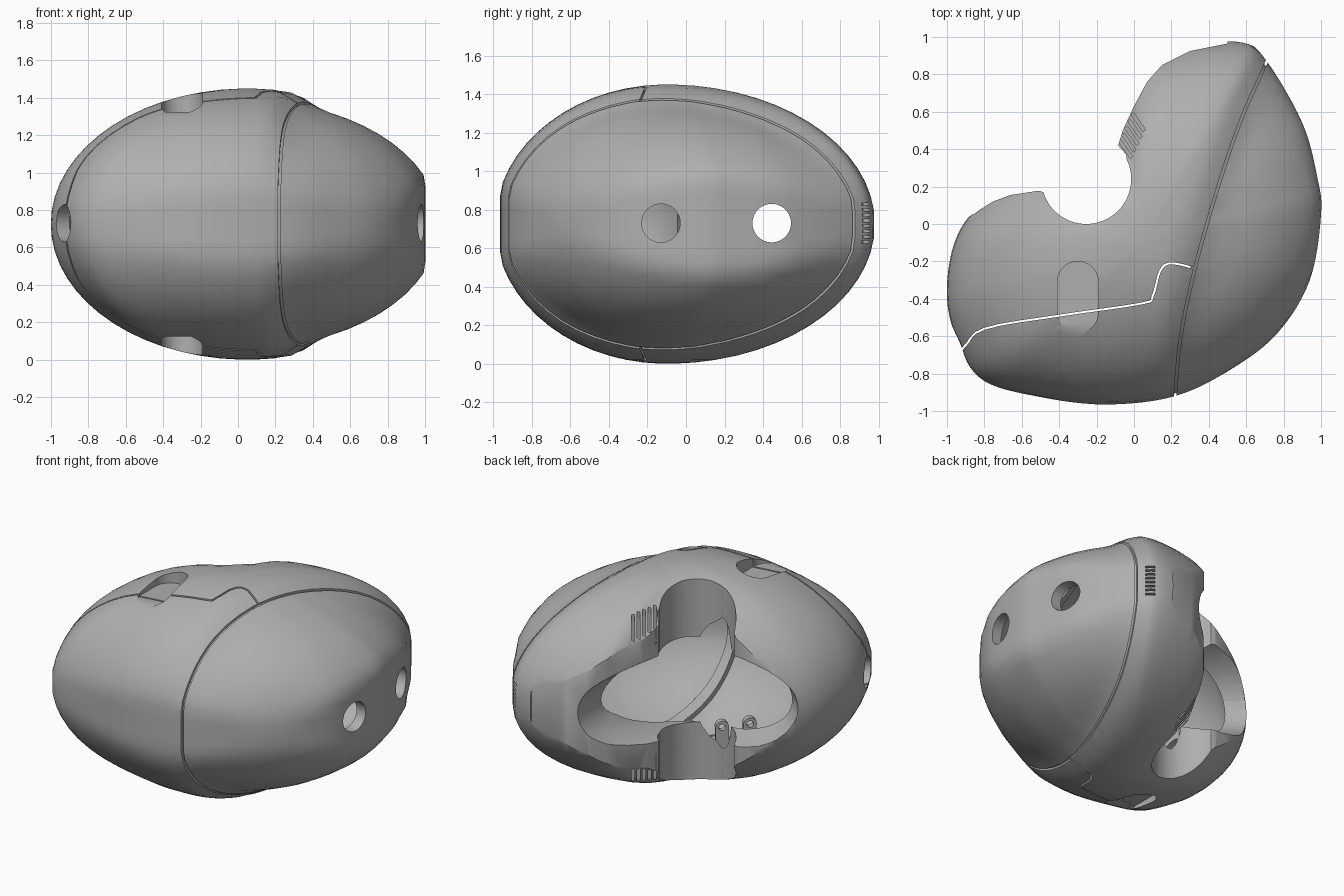
import bpy, bmesh, math
from mathutils import Vector, Matrix

if "Cube" in bpy.data.objects:
    bpy.data.objects.remove(bpy.data.objects["Cube"])

C = Vector((0.05, -0.10, 0.725))      # centre of the shell
H = 0.725                             # half height
grey = bpy.data.materials.new("warm_grey")
grey.diffuse_color = (0.43, 0.43, 0.43, 1)
grey.use_nodes = True
grey.node_tree.nodes["Principled BSDF"].inputs["Base Color"].default_value = grey.diffuse_color


def finish(name, bm):
    bmesh.ops.recalc_face_normals(bm, faces=bm.faces)
    me = bpy.data.meshes.new(name)
    bm.to_mesh(me)
    bm.free()
    ob = bpy.data.objects.new(name, me)
    bpy.context.collection.objects.link(ob)
    me.materials.append(grey)
    return ob


def spline(pts, n=6, closed=True):
    """Catmull-Rom curve through 2D points."""
    P = [Vector(p) for p in pts]
    P = [P[-1]] + P + P[:2] if closed else [P[0]] + P + [P[-1]]
    out = []
    for a, b, c, d in zip(P, P[1:], P[2:], P[3:]):
        for i in range(n):
            t = i / n
            out.append(0.5 * (2*b + (c-a)*t + (2*a-5*b+4*c-d)*t*t + (3*b-a-3*c+d)*t**3))
    return out if closed else out + [P[-2]]


def loft(name, rings):
    bm = bmesh.new()
    R = [[bm.verts.new(p) for p in r] for r in rings]
    for a, b in zip(R, R[1:]):
        for i in range(len(a)):
            j = (i + 1) % len(a)
            bm.faces.new((a[i], a[j], b[j], b[i]))
    bm.faces.new(R[0][::-1])
    bm.faces.new(R[-1])
    return finish(name, bm)


def ovoid(name, pts, scale, zs=1.0, n=30):
    """Egg-like solid over a plan outline; upright tip at +x, side panel slightly lower."""
    rings = []
    for k in range(n + 1):
        f = math.radians(-88 + 176 * k / n)
        ring = []
        for p in spline(pts):
            o = p - C.xy
            u = o.normalized()
            e = 1 + .08 * max(0, u.x * .97 + u.y * .24) ** 6 + .035 * max(0, -u.y) ** 4
            q = C.xy + o * min(1, math.cos(f) * e) * scale
            seam = .33 + .157 * (q.y + .22) + .107 * (q.y + .22) * (q.y + .92)
            w = min(1, max(0, (q.x - seam + .12) / .2))
            low = 1 - .09 * w * w * (3 - 2 * w)
            ring.append((q.x, q.y, C.z + H * scale * zs * low * math.sin(f)))
        rings.append(ring)
    return loft(name, rings)


def prism(name, pts, z0, z1):
    return loft(name, [[(p[0], p[1], z) for p in pts] for z in (z0, z1)])


def sheet(name, path, w):
    """Tall wall following a plan path."""
    L, R = [], []
    for i, p in enumerate(path):
        d = (path[min(i + 1, len(path) - 1)] - path[max(i - 1, 0)]).normalized()
        nrm = Vector((-d.y, d.x)) * w / 2
        L.append(p + nrm)
        R.append(p - nrm)
    return prism(name, L + R[::-1], -0.3, 1.8)


def cylinder(name, pos, axis, r, depth):
    bm = bmesh.new()
    m = Matrix.Translation(pos) @ Vector(axis).to_track_quat('Z', 'Y').to_matrix().to_4x4()
    bmesh.ops.create_cone(bm, cap_ends=True, segments=40, radius1=r, radius2=r, depth=depth, matrix=m)
    return finish(name, bm)


def stadium(r):
    """Pill-shaped plan of the thumb recess."""
    return [(-0.30 + r * math.cos(a), (-0.31 if i < 16 else -0.47) + r * math.sin(a))
            for i in range(32) for a in [math.pi * (i if i < 16 else i - 1) / 15]]


def bar(c, u, v, a, b):
    """Plan rectangle with half sizes a along u and b along v."""
    return [c + u * a * i + v * b * j for i, j in ((-1, -1), (1, -1), (1, 1), (-1, 1))]


def zspan(sign, h0, h1):
    return sorted((C.z + sign * h0, C.z + sign * h1))


def boolean(ob, cutter, op='DIFFERENCE'):
    m = ob.modifiers.new("cut", 'BOOLEAN')
    m.operation, m.solver, m.object = op, 'EXACT', cutter
    bpy.context.view_layer.objects.active = ob
    bpy.ops.object.modifier_apply(modifier=m.name)
    bpy.data.objects.remove(cutter)


# Plan outlines of the shell and its cavity
OUTER = [(-1, -.40), (-.96, -.1), (-.82, .11), (-.56, .31), (-.3, .52), (-.1, .66), (.06, .88),
         (.28, .96), (.58, .97), (.71, .87), (.9, .54), (.98, .25), (1.0, .05), (.94, -.3),
         (.77, -.58), (.53, -.77), (.22, -.92), (-.15, -.965), (-.5, -.925), (-.8, -.84), (-.93, -.66)]
INNER = [(-.93, -.37), (-.89, -.16), (-.75, -.03), (-.5, .04), (-.27, .03), (-.05, .1), (.1, .35),
         (.25, .72), (.53, .87), (.64, .79), (.83, .5), (.91, .25), (.93, .04), (.87, -.29),
         (.71, -.55), (.5, -.72), (.21, -.86), (-.14, -.9), (-.46, -.86), (-.74, -.79), (-.86, -.62)]

# Seam paths in plan
side_path = spline([(.2, -1.2), (.22, -.92), (.25, -.6), (.33, -.22), (.45, .2), (.57, .55),
                    (.71, .87), (.85, 1.2)], 5, False)
front_path = spline([(-1.15, -.88), (-.92, -.67), (-.8, -.56), (-.4, -.49), (.04, -.425),
                     (.1, -.385), (.14, -.25), (.2, -.21), (.335, -.24)], 4, False)

# Hollow shell, kept thick around the recesses
shell = ovoid("shell", OUTER, 1.0)
hollow = ovoid("hollow", INNER, 1.0, .925)
for sg in (1, -1):
    boolean(hollow, prism("floor", stadium(.14), *zspan(sg, .55, 1)))
boolean(shell, hollow)

# Rear notch: round cut open to the back, from top to bottom
notch = [(-.255 + .24 * math.cos(a), .24 + .24 * math.sin(a))
         for a in [math.radians(197 + 190 * i / 30) for i in range(31)]]
notch += [(-.04, .37), (-.085, .42), (-.06, .5), (0, .63), (.07, .76), (.15, .85), (.3, .925), (.5, .965),
          (.5, 1.2), (-1.1, 1.2), (-1.1, .1), (-.86, .05), (-.78, .11), (-.66, .155), (-.51, .178)]
boolean(shell, prism("notch", notch, -.3, 1.8))

# Flared oval mouth facing the back left, wider towards the tall lobe
d, s = Vector((-.7071, .7071, 0)), Vector((-.7071, -.7071, 0))
mouth = []
for t, wl, wr, h in ((-.1, .44, .44, .29), (.25, .50, .54, .30), (.38, .54, .66, .32),
                     (.5, .58, .80, .34), (1.3, .66, .90, .40)):
    mouth.append([Vector((0, 0, C.z)) + d * t + s * ((wl if math.cos(a) > 0 else wr) * math.cos(a))
                  + Vector((0, 0, h * math.sin(a))) for a in [math.tau * i / 48 for i in range(48)]])
boolean(shell, loft("mouth", mouth))

# Ribs behind the seams
ribs = []
for name, path in (("side_seam_rib", side_path), ("front_seam_rib", front_path)):
    rib = sheet(name, path, .05)
    boolean(rib, ovoid("limit", OUTER, .982), 'INTERSECT')
    boolean(rib, ovoid("core", INNER, .955, .925))
    ribs.append(rib)

# Round holes and pill recesses
for ob in [shell] + ribs:
    for y in (-.13, .445):
        boolean(ob, cylinder("hole", (.95, y, C.z + .005), (1, 0, 0), .1, .5))
    boolean(ob, cylinder("hole", (-.93, -.64, C.z + .005), (.85, .5, 0), .1, .4))
    for sg in (1, -1):
        boolean(ob, prism("recess", stadium(.11), *zspan(sg, .60, 1)))

# Vent slots beside the notch
u, v = Vector((.57, -.82)), Vector((.82, .57))
for sg in (1, -1):
    for i in range(5):
        c = Vector((-.045 + .017 * i, .40 + .036 * i))
        boolean(shell, prism("slot", bar(c, u, v, .055, .009), *zspan(sg, .38, 1)))

# Small grille at the tip of the tall lobe
u, v = Vector((.79, -.61)), Vector((.61, .79))
for i in range(8):
    z = C.z - .1 + .028 * i
    boolean(shell, prism("slit", bar(Vector((.645, .925)), u, v, .03, .03), z, z + .014))

# Seam gaps, then split the shell into its panels
for path, w in ((side_path, .014), (front_path, .011)):
    boolean(shell, sheet("gap", path, w))
bpy.ops.object.select_all(action='DESELECT')
shell.select_set(True)
bpy.context.view_layer.objects.active = shell
bpy.ops.object.mode_set(mode='EDIT')
bpy.ops.mesh.select_all(action='SELECT')
bpy.ops.mesh.separate(type='LOOSE')
bpy.ops.object.mode_set(mode='OBJECT')
panels = [o for o in bpy.context.selected_objects if o.type == 'MESH']
for o in panels:
    xs = [p.co.x for p in o.data.vertices]
    ys = [p.co.y for p in o.data.vertices]
    o.name = "side_panel" if max(xs) > .9 else "front_panel" if min(ys) < -.9 else "rear_panel"

# Screw tabs behind the notch, top and bottom
tabs = []
for sg in (1, -1):
    for k, t in ((.03, -.04), (.23, -.02), (.41, -.04)):
        c = s * k + d * t
        c.z = C.z + sg * .40
        tab = prism("screw_tab", bar(c.xy, s.xy, d.xy, .042, .014), *zspan(sg, .40, .60))
        boolean(tab, cylinder("boss", c, d, .042, .04), 'UNION')
        boolean(tab, cylinder("bore", c, d, .022, .2))
        tabs.append(tab)

# Smooth shading with sharp edges kept
bpy.ops.object.select_all(action='DESELECT')
for o in panels + ribs + tabs:
    o.select_set(True)
bpy.context.view_layer.objects.active = panels[0]
bpy.ops.object.shade_smooth_by_angle(angle=math.radians(30))
